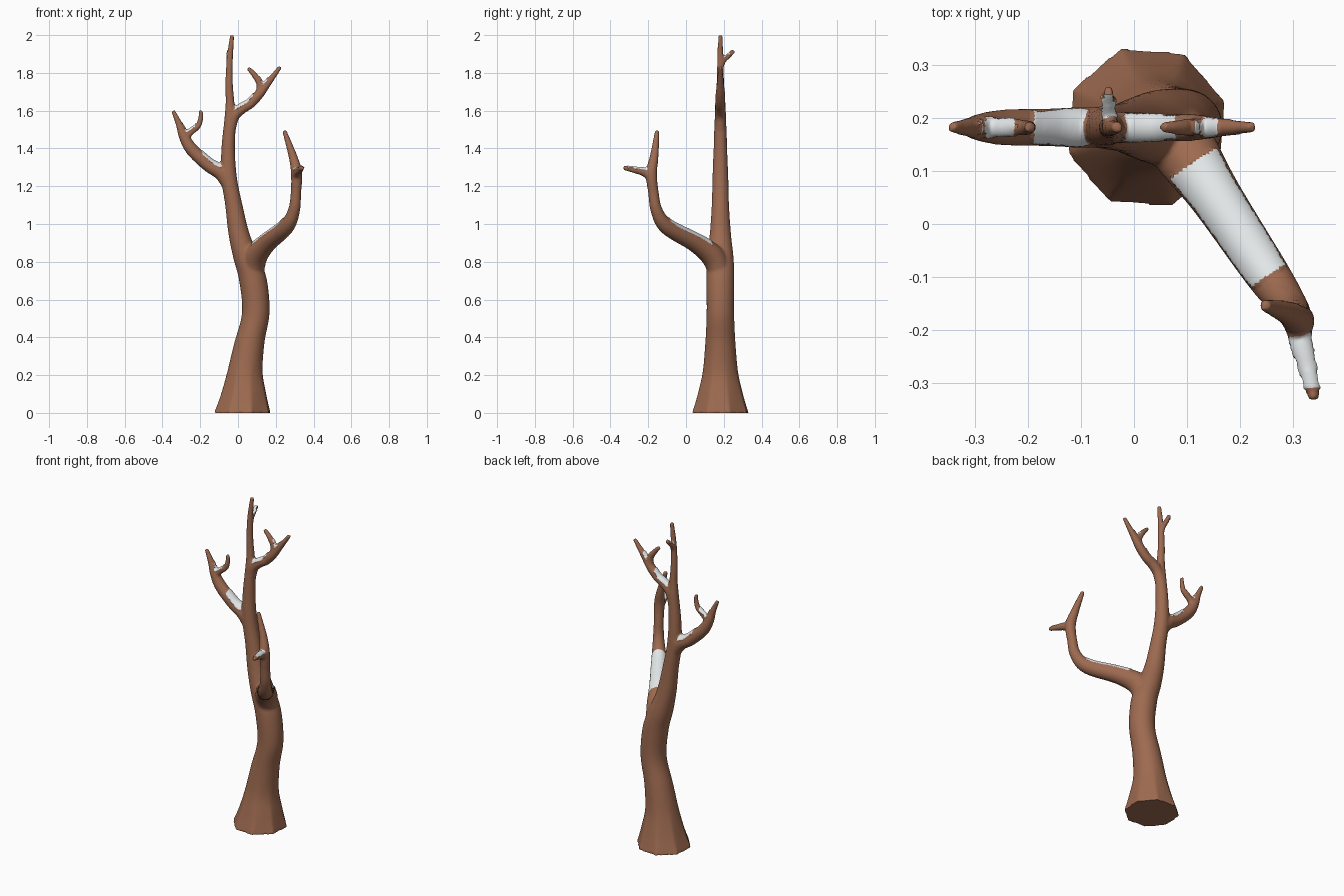
import bpy, bmesh, math
from mathutils import Vector, Quaternion

if "Cube" in bpy.data.objects:
    bpy.data.objects.remove(bpy.data.objects["Cube"])


def material(name, col):
    m = bpy.data.materials.new(name)
    m.diffuse_color = (*col, 1)
    m.use_nodes = True
    m.node_tree.nodes["Principled BSDF"].inputs["Base Color"].default_value = m.diffuse_color
    return m


bark = material("bark brown", (0.34, 0.145, 0.08))
snow = material("snow white", (0.78, 0.81, 0.82))


def spline(pts, n=8):
    """Catmull-Rom through (x, y, z, radius) points."""
    p = [Vector(q) for q in pts]
    p = [2 * p[0] - p[1]] + p + [2 * p[-1] - p[-2]]
    out = []
    for i in range(1, len(p) - 2):
        a, b, c, d = p[i - 1:i + 3]
        for k in range(n):
            t = k / n
            out.append(0.5 * (2 * b + (c - a) * t + (2 * a - 5 * b + 4 * c - d) * t * t
                              + (3 * b - a - 3 * c + d) * t ** 3))
    return out + [p[-2]]


def tube(bm, pts, is_trunk=False, sides=32):
    s = spline(pts)
    pos = [v.to_3d() for v in s]
    rad = [v[3] for v in s]
    rings, prev, side = [], Vector((0, 0, 1)), Vector((1, 0, 0))
    for i, c in enumerate(pos):
        tan = (pos[min(i + 1, len(pos) - 1)] - pos[max(i - 1, 0)]).normalized()
        if is_trunk:
            tan = Vector((0, 0, 1))
        side = prev.rotation_difference(tan) @ side
        prev = tan
        other = tan.cross(side)
        ring = []
        for k in range(sides):
            a = 2 * math.pi * k / sides
            r = rad[i]
            if is_trunk:  # octagonal foot fading into a round trunk
                d = a % (math.pi / 4) - math.pi / 8
                w = max(0, 1 - c.z / 0.3)
                r *= 1 - w * (1 - math.cos(math.pi / 8) / math.cos(d))
                a += math.radians(18)
            ring.append(bm.verts.new(c + r * (math.cos(a) * side + math.sin(a) * other)))
        rings.append(ring)
    for r0, r1 in zip(rings, rings[1:]):
        for k in range(sides):
            j = (k + 1) % sides
            bm.faces.new((r0[k], r0[j], r1[j], r1[k]))
    bm.faces.new(rings[0][::-1])
    bm.faces.new(rings[-1])


Y = 0.182
bm = bmesh.new()
# trunk
tube(bm, [(0.023, Y, 0, 0.157), (0.03, Y, 0.1, 0.125), (0.037, Y, 0.22, 0.095),
          (0.06, Y, 0.37, 0.08), (0.094, Y, 0.53, 0.073), (0.08, Y, 0.7, 0.074),
          (0.045, Y, 0.82, 0.07), (0.005, Y, 0.95, 0.056), (-0.022, Y, 1.1, 0.046),
          (-0.048, Y, 1.25, 0.042), (-0.052, Y, 1.4, 0.036), (-0.042, Y, 1.55, 0.031),
          (-0.042, Y, 1.64, 0.024), (-0.047, Y, 1.75, 0.02), (-0.043, Y, 1.88, 0.017),
          (-0.031, Y, 2.0, 0.012)], True)
branches = [
    # left branch and twig
    [(-0.045, Y, 1.2, 0.035), (-0.09, Y, 1.27, 0.039), (-0.16, Y, 1.315, 0.036),
     (-0.245, Y, 1.395, 0.034), (-0.287, Y, 1.465, 0.027), (-0.31, Y, 1.525, 0.019),
     (-0.344, Y, 1.6, 0.011)],
    [(-0.28, Y, 1.46, 0.022), (-0.25, Y, 1.487, 0.018), (-0.212, Y, 1.518, 0.016),
     (-0.198, Y, 1.556, 0.014), (-0.197, Y, 1.602, 0.011)],
    # right branch and twig
    [(-0.04, Y, 1.5, 0.028), (-0.022, Y, 1.57, 0.03), (0.02, Y, 1.61, 0.028),
     (0.065, Y, 1.637, 0.026), (0.11, Y, 1.685, 0.026), (0.16, Y, 1.748, 0.019),
     (0.225, Y, 1.833, 0.011)],
    [(0.115, Y, 1.69, 0.022), (0.115, Y, 1.74, 0.018), (0.09, Y, 1.785, 0.016),
     (0.053, Y, 1.826, 0.011)],
    # small rear twig
    [(-0.043, Y, 1.83, 0.016), (-0.046, 0.2, 1.865, 0.014), (-0.048, 0.225, 1.888, 0.013),
     (-0.048, 0.256, 1.918, 0.011)],
    # big front branch and twig
    [(0.075, Y, 0.74, 0.06), (0.095, 0.14, 0.83, 0.062), (0.155, 0.05, 0.90, 0.05),
     (0.255, -0.1, 0.985, 0.042), (0.296, -0.155, 1.07, 0.032), (0.307, -0.173, 1.17, 0.028),
     (0.31, -0.183, 1.27, 0.03), (0.29, -0.168, 1.36, 0.023), (0.245, -0.153, 1.495, 0.012)],
    [(0.308, -0.18, 1.25, 0.026), (0.315, -0.225, 1.275, 0.022), (0.327, -0.27, 1.285, 0.017),
     (0.34, -0.332, 1.298, 0.012)],
]
for b in branches:
    tube(bm, b)
raw = bpy.data.meshes.new("raw")
bm.to_mesh(raw)
bm.free()

# fuse all limbs into one skin
tree = bpy.data.objects.new("bare_tree", raw)
bpy.context.collection.objects.link(tree)
mod = tree.modifiers.new("fuse", 'REMESH')
mod.mode = 'VOXEL'
mod.voxel_size = 0.006
mesh = bpy.data.meshes.new_from_object(
    tree.evaluated_get(bpy.context.evaluated_depsgraph_get()))
tree.modifiers.clear()
tree.data = mesh
mesh.materials.clear()
mesh.materials.append(bark)
mesh.materials.append(snow)

bm = bmesh.new()
bm.from_mesh(mesh)
soft = [v for v in bm.verts if v.co.z > 0.03]
for _ in range(6):
    bmesh.ops.smooth_vert(bm, verts=soft, factor=0.5,
                          use_axis_x=True, use_axis_y=True, use_axis_z=True)
bm.normal_update()

# snow patches: (low corner, high corner), only on faces turned upward
zones = [((-0.19, 0.1, 1.25), (-0.085, 0.26, 1.42)), ((-0.3, 0.1, 1.46), (-0.222, 0.26, 1.53)),
         ((-0.02, 0.1, 1.58), (0.08, 0.26, 1.69)), ((0.112, 0.1, 1.7), (0.16, 0.26, 1.78)),
         ((-0.1, 0.197, 1.85), (0, 0.245, 1.93)), ((0.29, -0.31, 1.25), (0.36, -0.205, 1.33))]
for f in bm.faces:
    c = f.calc_center_median()
    f.material_index = 0
    along = (c.x - 0.10) * 0.56 - (c.y - 0.13) * 0.83  # distance along front branch
    on_branch = 0.02 < along < 0.275 and 0.86 < c.z < 1.06 and c.x > 0.055
    in_zone = any(all(lo[i] < c[i] < hi[i] for i in range(3)) for lo, hi in zones)
    if f.normal.z > 0.45 and (on_branch or in_zone):
        f.material_index = 1
# raise the snow slightly
for v in {v for f in bm.faces if f.material_index for v in f.verts}:
    v.co += v.normal * 0.004
bm.to_mesh(mesh)
bm.free()
bpy.data.meshes.remove(raw)

bpy.context.view_layer.objects.active = tree
tree.select_set(True)
bpy.ops.object.shade_smooth_by_angle(angle=math.radians(50))
